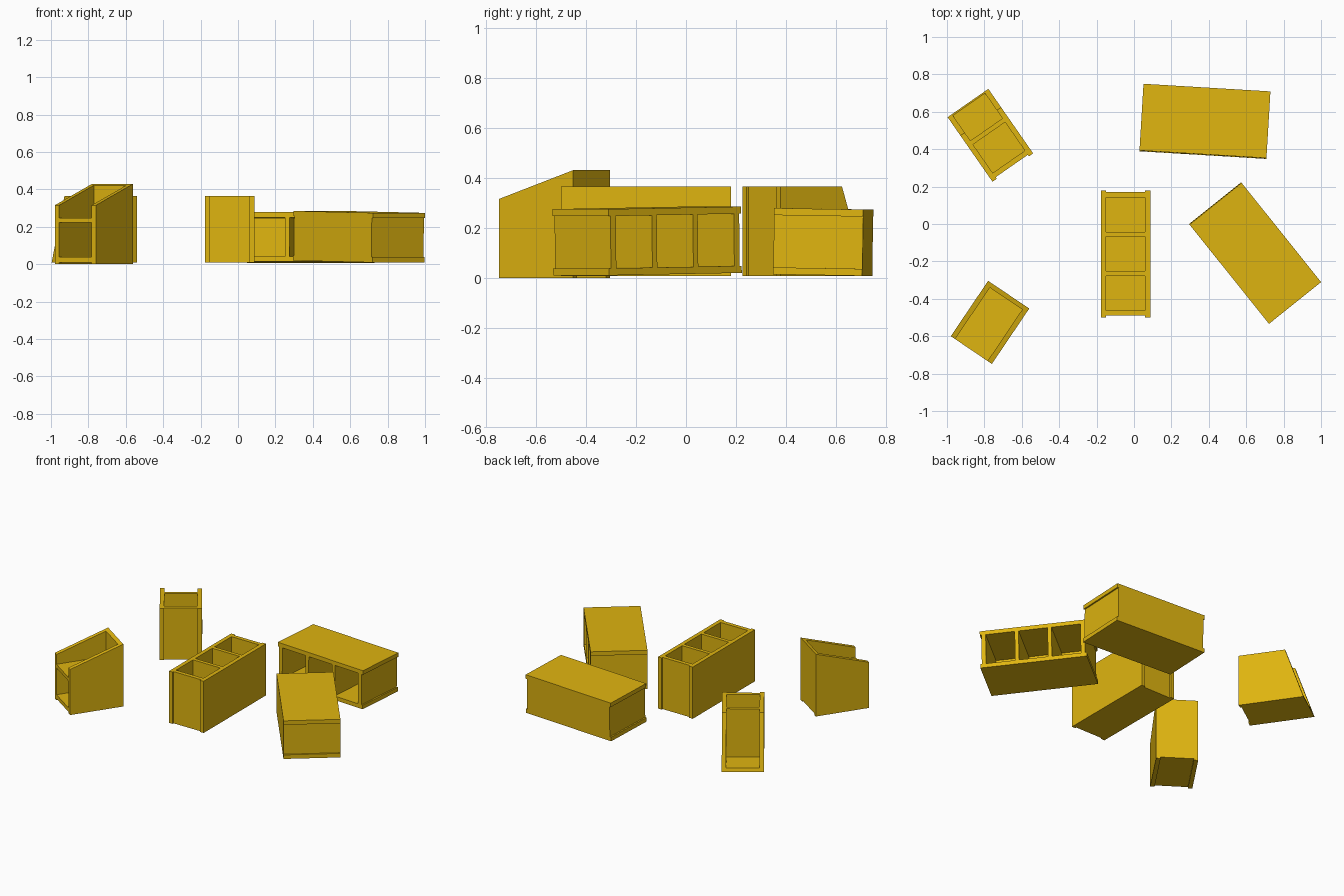
import bpy, bmesh
from mathutils import Matrix, Vector

cube = bpy.data.objects.get("Cube")
if cube:
    bpy.data.objects.remove(cube, do_unlink=True)

# Single flat colour
mat = bpy.data.materials.new("golden_yellow")
mat.use_nodes = True
colour = (0.74, 0.46, 0.005, 1)
mat.diffuse_color = colour
mat.node_tree.nodes["Principled BSDF"].inputs["Base Color"].default_value = colour

# Block dimensions: length on X, width on Y, open cells facing +Z
L, W, H = 0.68, 0.265, 0.357
WALL, FLOOR, RECESS = 0.028, 0.025, 0.01
CELL, PITCH = 0.185, 0.21


def breaks():
    xs = [-L / 2, -L / 2 + RECESS]
    for i in (-1, 0, 1):
        xs += [i * PITCH - CELL / 2, i * PITCH + CELL / 2]
    xs += [L / 2 - RECESS, L / 2]
    ys = [-W / 2, -W / 2 + WALL, W / 2 - WALL, W / 2]
    return xs, ys, [0, FLOOR, H]


def block_mesh():
    """Hollow block: skin of a small grid of solid and empty compartments."""
    axes = breaks()
    last = len(axes[0]) - 2
    count = [len(a) - 1 for a in axes]

    def solid(i, j, k):
        if not all(0 <= v < n for v, n in zip((i, j, k), count)):
            return False
        if j != 1:
            return True                      # long side walls
        if i in (0, last):
            return False                     # recessed ends
        return k == 0 or i % 2 == 1          # floor and cross webs

    bm = bmesh.new()
    for i in range(count[0]):
        for j in range(count[1]):
            for k in range(count[2]):
                if not solid(i, j, k):
                    continue
                for axis in range(3):
                    for side in (0, 1):
                        near = [i, j, k]
                        near[axis] += 2 * side - 1
                        if solid(*near):
                            continue
                        u, v = (axis + 1) % 3, (axis + 2) % 3
                        quad = []
                        for du, dv in ((0, 0), (1, 0), (1, 1), (0, 1)):
                            p = [i, j, k]
                            p[axis] += side
                            p[u] += du
                            p[v] += dv
                            quad.append(bm.verts.new([axes[a][p[a]] for a in range(3)]))
                        bm.faces.new(quad if side else quad[::-1])
    bmesh.ops.remove_doubles(bm, verts=bm.verts, dist=0.0001)
    return bm


def make_block(name, origin, along, opening, broken=None):
    """broken = remaining length at the floor side and at the open side."""
    bm = block_mesh()
    if broken:
        low, high = (b - L / 2 for b in broken)
        cut = bmesh.ops.bisect_plane(
            bm, geom=bm.verts[:] + bm.edges[:] + bm.faces[:], dist=0.00001,
            plane_co=(low, 0, 0), plane_no=(H, 0, low - high), clear_outer=True)
        rim = [e for e in cut["geom_cut"] if isinstance(e, bmesh.types.BMEdge)]
        bmesh.ops.triangle_fill(bm, edges=rim, use_beauty=True)
    bmesh.ops.dissolve_limit(bm, angle_limit=0.01, verts=bm.verts, edges=bm.edges)
    bmesh.ops.recalc_face_normals(bm, faces=bm.faces)
    mesh = bpy.data.meshes.new(name)
    bm.to_mesh(mesh)
    bm.free()
    mesh.materials.append(mat)
    obj = bpy.data.objects.new(name, mesh)
    bpy.context.collection.objects.link(obj)
    # Orient by the length direction and the direction the cells open
    z = Vector(opening).normalized()
    y = z.cross(Vector(along)).normalized()
    x = y.cross(z)
    turn = Matrix((x, y, z)).transposed().to_4x4()
    obj.matrix_world = Matrix.Translation(origin) @ turn
    return obj


# Whole block standing with its cells up
make_block("upright_block", (-0.045, -0.16, 0.008), (0, 1, 0), (0, 0, 1))
# Whole blocks lying on their sides, slightly tilted
make_block("left_lying_block", (0.508, -0.267, 0.147), (0.625, -0.78, -0.015), (0.78, 0.625, 0))
make_block("back_lying_block", (0.39, 0.727, 0.14), (0.998, -0.06, 0), (-0.06, -0.998, 0.017))
# Broken block with its cells up
make_block("broken_upright_block", (-0.842, 0.581, 0.008), (-0.57, 0.82, 0), (0, 0, 1), (0.42, 0.3))
# Broken block standing on its end
make_block("broken_end_block", (-0.67, -0.378, L / 2), (0, 0, 1), (-0.56, -0.83, 0), (0.43, 0.315))
